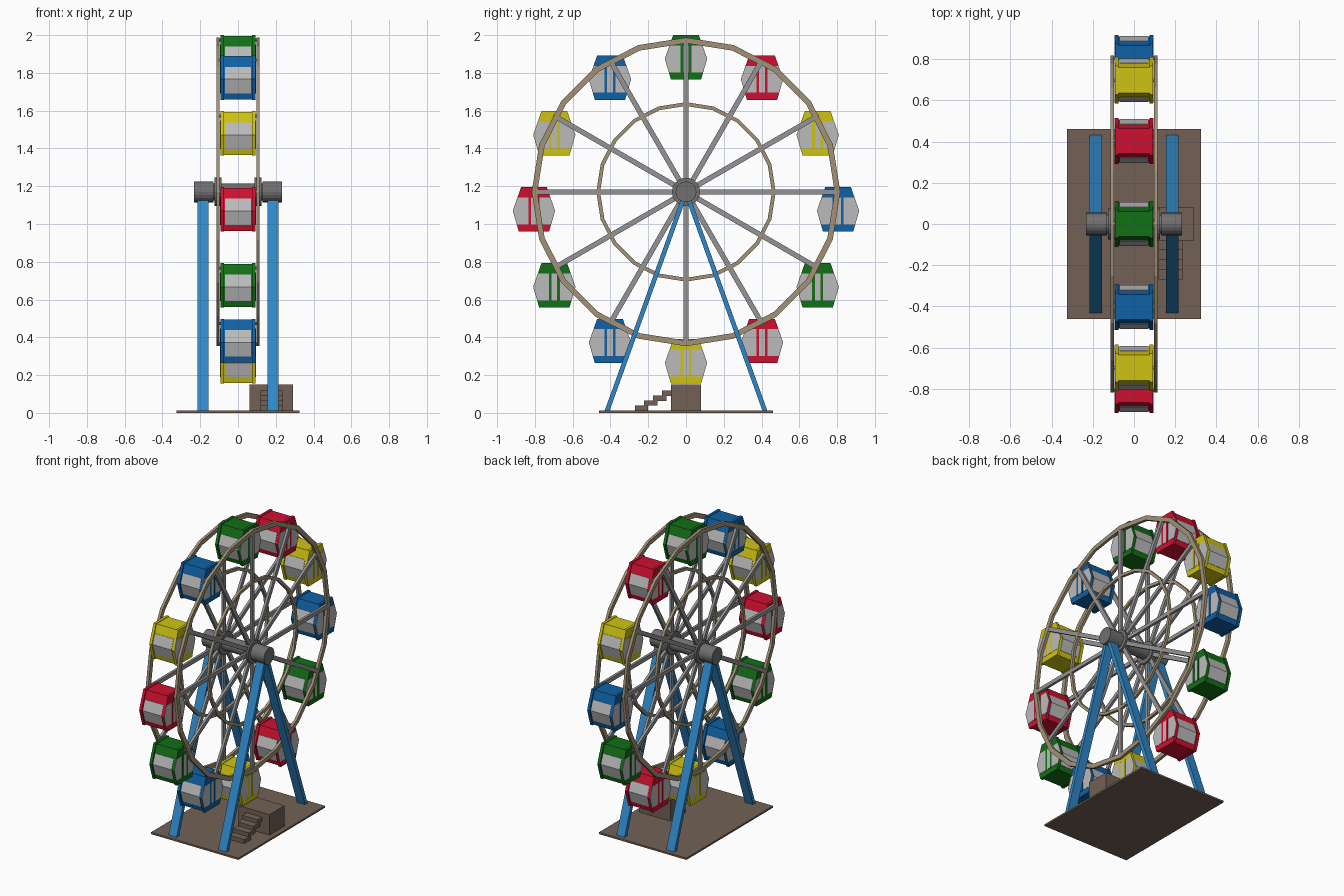
import bpy, bmesh
from math import sin, cos, pi, radians
from mathutils import Vector, Matrix

if "Cube" in bpy.data.objects:
    bpy.data.objects.remove(bpy.data.objects["Cube"])

HUB_Z, ARM = 1.17, 0.805


def material(name, rgb):
    m = bpy.data.materials.new(name)
    m.diffuse_color = (*rgb, 1)
    m.use_nodes = True
    m.node_tree.nodes["Principled BSDF"].inputs["Base Color"].default_value = m.diffuse_color
    return m


RED = material("red", (0.62, 0.005, 0.03))
BLUE = material("blue", (0.005, 0.12, 0.38))
YELLOW = material("yellow", (0.62, 0.55, 0.006))
GREEN = material("green", (0.006, 0.16, 0.008))
LEG = material("leg_blue", (0.03, 0.25, 0.58))
TAN = material("tan", (0.36, 0.29, 0.19))
BROWN = material("brown", (0.17, 0.12, 0.09))
GLASS = material("pale_grey", (0.5, 0.5, 0.5))
STEEL = material("steel", (0.3, 0.3, 0.31))
DARK = material("dark_steel", (0.16, 0.16, 0.16))


def finish(bm, name, mats):
    bmesh.ops.recalc_face_normals(bm, faces=bm.faces)
    me = bpy.data.meshes.new(name)
    bm.to_mesh(me)
    bm.free()
    for m in mats:
        me.materials.append(m)
    ob = bpy.data.objects.new(name, me)
    bpy.context.collection.objects.link(ob)
    return ob


def prism(bm, pts, x0, x1, mat=0):
    """Extrude a (y, z) outline from x0 to x1."""
    a = [bm.verts.new((x0, y, z)) for y, z in pts]
    b = [bm.verts.new((x1, y, z)) for y, z in pts]
    n = len(pts)
    faces = [bm.faces.new(a), bm.faces.new(b[::-1])]
    for i in range(n):
        j = (i + 1) % n
        faces.append(bm.faces.new((a[i], a[j], b[j], b[i])))
    for f in faces:
        f.material_index = mat


def rect(y0, y1, z0, z1):
    return [(y0, z0), (y1, z0), (y1, z1), (y0, z1)]


def circle(r, n, cz=0.0):
    return [(r * sin(2 * pi * i / n), cz + r * cos(2 * pi * i / n)) for i in range(n)]


def bar(bm, p, q, x, width, thick):
    """Straight bar in a plane of constant x between (y, z) points p and q."""
    p, q = Vector(p), Vector(q)
    d = (q - p).normalized()
    s = Vector((-d.y, d.x)) * thick / 2
    prism(bm, [p - s, p + s, q + s, q - s], x - width / 2, x + width / 2)


def ring(bm, r0, r1, x0, x1, n=20):
    loops = []
    for r, x in ((r0, x0), (r1, x0), (r1, x1), (r0, x1)):
        loops.append([bm.verts.new((x, y, z)) for y, z in circle(r, n, HUB_Z)])
    for k in range(4):
        a, b = loops[k], loops[(k + 1) % 4]
        for i in range(n):
            j = (i + 1) % n
            bm.faces.new((a[i], a[j], b[j], b[i]))


# base plate, boarding platform and floating steps
bm = bmesh.new()
prism(bm, rect(-0.46, 0.46, 0, 0.012), -0.325, 0.325)
finish(bm, "base_plate", [BROWN])
bm = bmesh.new()
prism(bm, rect(-0.08, 0.08, 0.012, 0.15), 0.06, 0.29)
finish(bm, "boarding_platform", [BROWN])
bm = bmesh.new()
for i in range(4):
    y, z = -0.27 + 0.048 * i, 0.012 + 0.026 * i
    prism(bm, rect(y, min(y + 0.07, -0.08), z, z + 0.028), 0.12, 0.235)
finish(bm, "steps", [BROWN])

# support legs
for side, sx in (("left", -1), ("right", 1)):
    for end, sy in (("front", -1), ("back", 1)):
        bm = bmesh.new()
        w = 0.013
        prism(bm, [(sy * (0.42 - w), 0.005), (sy * (0.42 + w), 0.005),
                   (sy * w, 1.17), (-sy * w, 1.17)], sx * 0.155, sx * 0.215)
        finish(bm, f"{end}_{side}_leg", [LEG])

# axle, bearing drums and flanges
bm = bmesh.new()
prism(bm, circle(0.045, 20, HUB_Z), -0.13, 0.13)
for s in (-1, 1):
    prism(bm, circle(0.055, 20, HUB_Z), s * 0.13, s * 0.232)
    prism(bm, circle(0.075, 20, HUB_Z), s * 0.087, s * 0.125)
finish(bm, "hub", [DARK])

# outer and inner rims, spokes on both sides
for side, s in (("left", -1), ("right", 1)):
    bm = bmesh.new()
    ring(bm, 0.787, 0.817, s * 0.097, s * 0.115)
    finish(bm, f"{side}_outer_rim", [TAN])
    bm = bmesh.new()
    ring(bm, 0.455, 0.475, s * 0.097, s * 0.115)
    finish(bm, f"{side}_inner_rim", [TAN])
    bm = bmesh.new()
    for k in range(12):
        a = radians(30 * k)
        d = Vector((sin(a), cos(a)))
        c = Vector((0, HUB_Z))
        bar(bm, c + d * 0.05, c + d * 0.805, s * 0.106, 0.017, 0.027)
    finish(bm, f"{side}_spokes", [STEEL])

# cabin outline relative to its pivot
WAIST = -0.1


def half_width(z):
    if z > WAIST:
        return 0.112 + (0.068 - 0.112) * (z - WAIST) / (0.025 - WAIST)
    return 0.112 + (0.08 - 0.112) * (WAIST - z) / (WAIST + 0.21)


def outline(z0, z1, inset=0.0):
    zs = (z0, WAIST, z1)
    return [(half_width(z) - inset, z) for z in zs] + \
           [(inset - half_width(z), z) for z in zs[::-1]]


# hanging cabins: shell, end frames, windows, door strips
for k in range(12):
    bm = bmesh.new()
    prism(bm, outline(-0.207, 0.021, 0.008), -0.076, 0.076)
    prism(bm, outline(-0.175, -0.035, 0.006), -0.068, 0.068, 1)
    for s in (-1, 1):
        prism(bm, outline(-0.21, 0.025), s * 0.074, s * 0.092)
        prism(bm, outline(-0.172, -0.03, 0.001), s * 0.09, s * 0.0935, 1)
        for y in (-0.022, 0.022):
            prism(bm, rect(y - 0.007, y + 0.007, -0.175, -0.025), s * 0.09, s * 0.0955)
    # pivot rod
    prism(bm, circle(0.008, 8), -0.1, 0.1, 1)
    ob = finish(bm, f"cabin_{k + 1}", [(GREEN, RED, YELLOW, BLUE)[k % 4], GLASS])
    a = radians(30 * k)
    ob.location = (0, ARM * sin(a), HUB_Z + ARM * cos(a))
